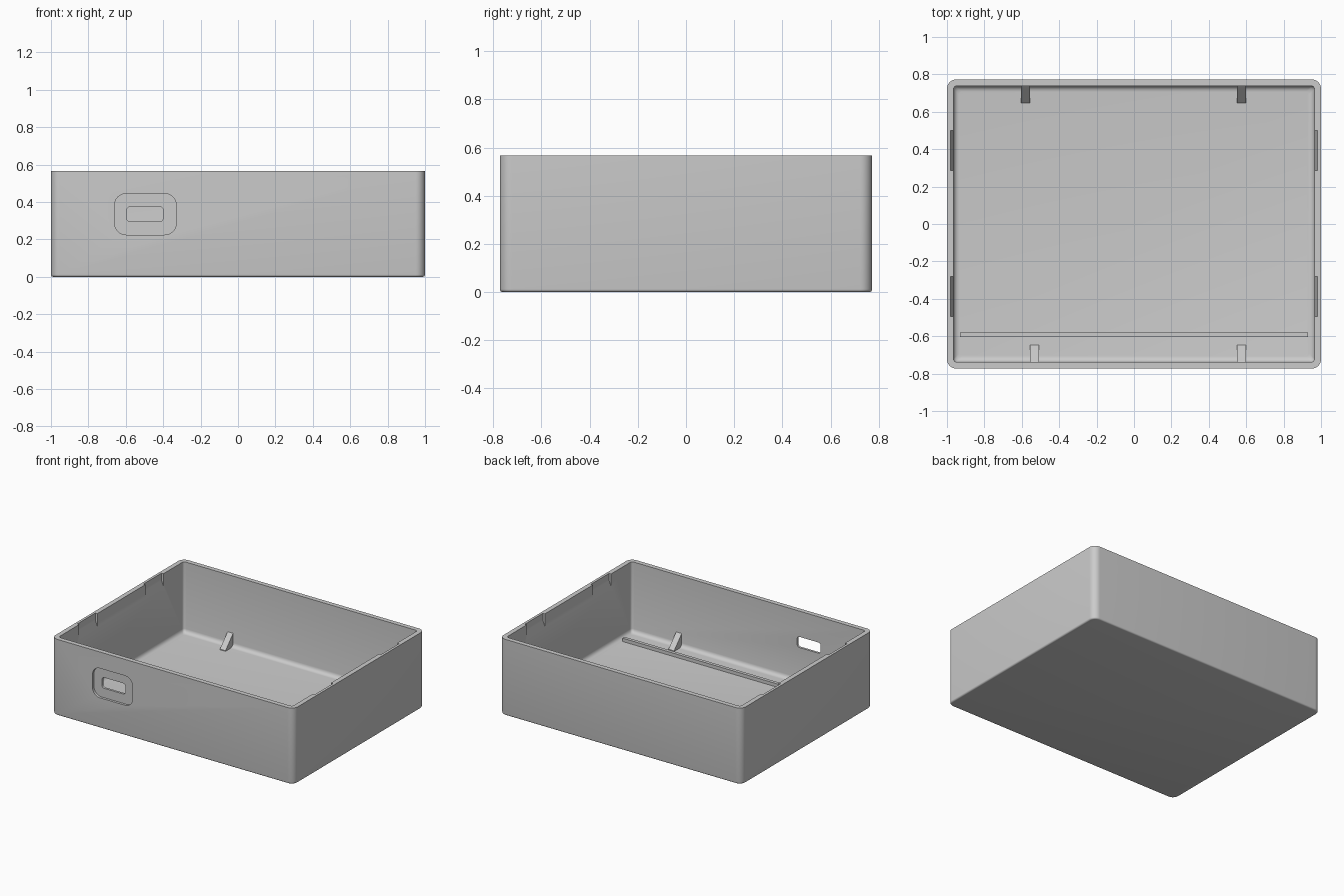
import bpy, bmesh, math

if "Cube" in bpy.data.objects:
    bpy.data.objects.remove(bpy.data.objects["Cube"])

HX, HY, H = 1.0, 0.773, 0.567      # half width, half depth, height
WALL, FLOOR = 0.035, 0.04

gray = bpy.data.materials.new("light gray")
gray.diffuse_color = (0.6, 0.6, 0.6, 1)
gray.use_nodes = True
gray.node_tree.nodes["Principled BSDF"].inputs["Base Color"].default_value = gray.diffuse_color


def rounded_rect(hx, hy, r, n=8):
    pts = []
    for k, (sx, sy) in enumerate([(1, 1), (-1, 1), (-1, -1), (1, -1)]):
        for i in range(n + 1):
            a = (k + i / n) * math.pi / 2
            pts.append((sx * (hx - r) + r * math.cos(a), sy * (hy - r) + r * math.sin(a)))
    return pts


def loft(name, rings):
    """Skin closed rings of equal length and cap both ends."""
    bm = bmesh.new()
    loops = [[bm.verts.new(p) for p in ring] for ring in rings]
    n = len(loops[0])
    for a, b in zip(loops, loops[1:]):
        for i in range(n):
            j = (i + 1) % n
            bm.faces.new((a[i], a[j], b[j], b[i]))
    bm.faces.new(loops[0][::-1])
    bm.faces.new(loops[-1])
    bmesh.ops.recalc_face_normals(bm, faces=bm.faces)
    mesh = bpy.data.meshes.new(name)
    bm.to_mesh(mesh)
    bm.free()
    mesh.materials.append(gray)
    ob = bpy.data.objects.new(name, mesh)
    bpy.context.collection.objects.link(ob)
    return ob


def select(ob):
    bpy.ops.object.select_all(action='DESELECT')
    ob.select_set(True)
    bpy.context.view_layer.objects.active = ob


def cut(target, cutter):
    select(target)
    mod = target.modifiers.new("cut", 'BOOLEAN')
    mod.operation = 'DIFFERENCE'
    mod.solver = 'EXACT'
    mod.object = cutter
    bpy.ops.object.modifier_apply(modifier=mod.name)
    bpy.data.objects.remove(cutter)


# Tray shell: rounded bottom edge, straight walls, flat rim, filleted cavity
def ring(inset, z, r):
    return [(x, y, z) for x, y in rounded_rect(HX - inset, HY - inset, r)]


E, F = 0.012, 0.03                 # outer bottom edge radius, inner floor fillet
quarter = [i * math.pi / 8 for i in range(5)]
rings = [ring(E * (1 - math.sin(a)), E * (1 - math.cos(a)), 0.05 - E * (1 - math.sin(a)))
         for a in quarter]
rings += [ring(0, H, 0.05), ring(WALL, H, 0.018)]
rings += [ring(WALL + F * (1 - math.cos(a)), FLOOR + F * (1 - math.sin(a)), 0.018)
          for a in quarter]
tray = loft("tray_shell", rings)


# Port in the front wall: shallow rounded recess and an opening through it
def port_cutter(x, z, hx, hz, r, y0, y1):
    return loft("port_cutter", [[(x + px, y, z + pz) for px, pz in rounded_rect(hx, hz, r)]
                                for y in (y0, y1)])


cut(tray, port_cutter(-0.495, 0.335, 0.165, 0.11, 0.062, -HY - 0.1, -HY + 0.018))
cut(tray, port_cutter(-0.4975, 0.335, 0.0975, 0.04, 0.02, -HY - 0.1, -HY + 0.1))

# Latch notches at the rim of both side walls, with a sloped lower face
xi = HX - WALL
for s in (-1, 1):
    for y0, y1 in ((0.285, 0.5), (-0.495, -0.28)):
        prof = [(xi - 0.03, H + 0.05), (xi + 0.016, H + 0.05), (xi + 0.016, H - 0.055),
                (xi, H - 0.095), (xi - 0.03, H - 0.095)]
        cut(tray, loft("notch_cutter", [[(s * x, y, z) for x, z in prof] for y in (y0, y1)]))

select(tray)
bpy.ops.object.shade_smooth_by_angle(angle=math.radians(35))

# Triangular support ribs along the back and front walls
yi = HY - WALL
for name, x, s in (("back_rib_left", -0.58, 1), ("back_rib_right", 0.575, 1),
                   ("front_rib_left", -0.532, -1), ("front_rib_right", 0.575, -1)):
    prof = [(0.648, FLOOR - 0.01), (0.648, FLOOR + 0.005), (yi, FLOOR + 0.1),
            (yi + 0.01, FLOOR + 0.1), (yi + 0.01, FLOOR - 0.01)]
    loft(name, [[(x + d, s * y, z) for y, z in prof] for d in (-0.023, 0.023)])

# Low ridge across the floor near the front
loft("floor_ridge", [[(x, y, z) for x, y in ((-0.93, -0.605), (0.93, -0.605),
                                             (0.93, -0.58), (-0.93, -0.58))]
                     for z in (FLOOR - 0.01, FLOOR + 0.025)])
